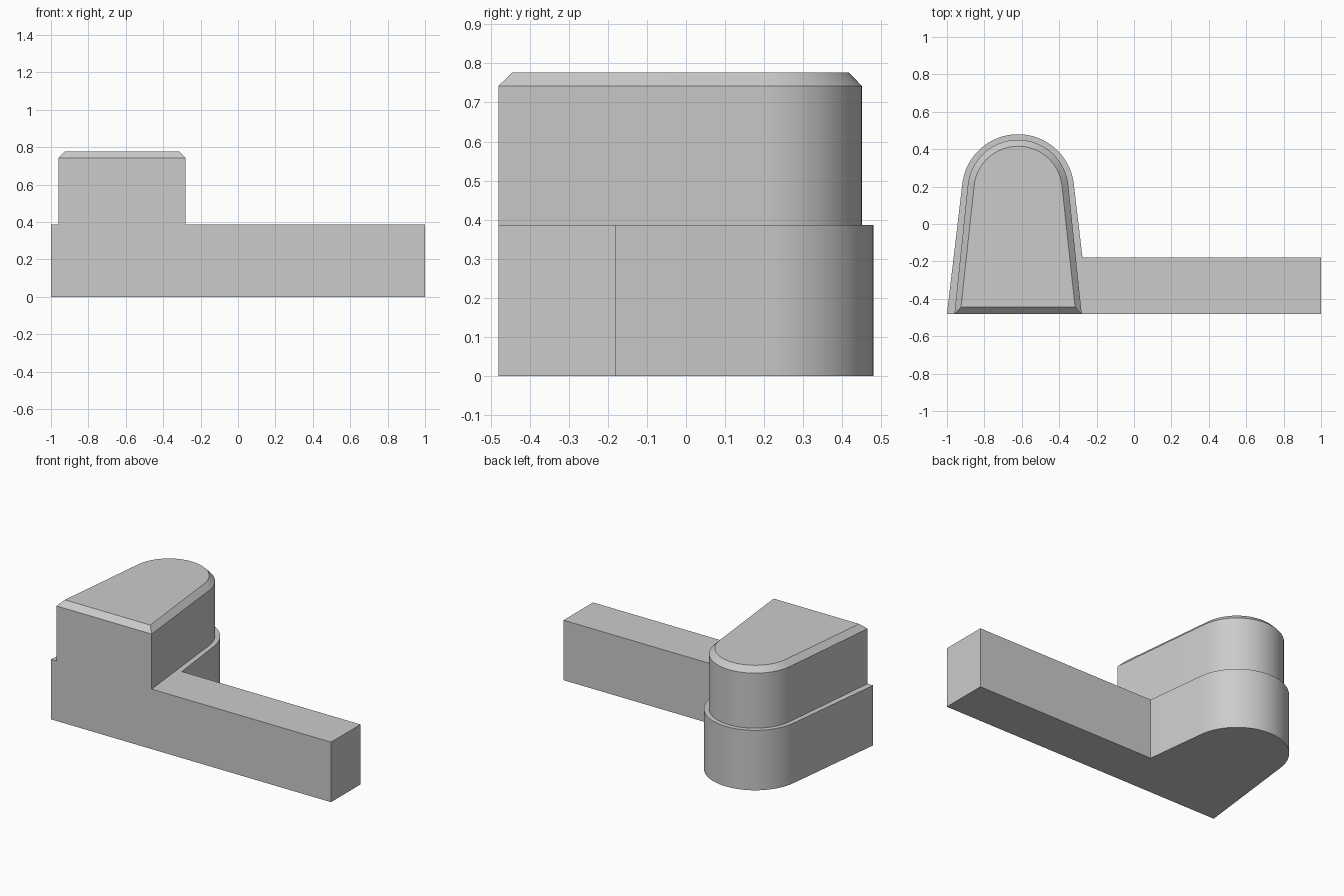
import bpy
import bmesh
import math

cube = bpy.data.objects.get("Cube")
if cube:
    bpy.data.objects.remove(cube, do_unlink=True)

CX, FRONT, ARC_Y, BAR_BACK = -0.62, -0.48, 0.18, -0.18
BASE_TOP, CHAMFER_Z, TOP = 0.387, 0.742, 0.777
ARC_STEPS = 32


def arch(half, front, radius):
    """Tapered arch, front left round to front right, sides tangent to the arc."""
    dy = ARC_Y - front
    tilt = math.asin(radius / math.hypot(half, dy)) - math.atan2(half, dy)
    tilt = math.acos(radius / math.hypot(half, dy)) - math.atan2(dy, half)
    points = [(CX - half, front)]
    for i in range(ARC_STEPS + 1):
        a = math.pi - tilt - (math.pi - 2 * tilt) * i / ARC_STEPS
        points.append((CX + radius * math.cos(a), ARC_Y + radius * math.sin(a)))
    return points + [(CX + half, front)]


# Base outline: the arch, cut where the long bar leaves its right side
base = arch(0.38, FRONT, 0.30)
(x0, y0), (x1, y1) = base[-2:]
t = (BAR_BACK - y0) / (y1 - y0)
base[-1] = (x0 + t * (x1 - x0), BAR_BACK)
base += [(1, BAR_BACK), (1, FRONT)]

bm = bmesh.new()


def ring(points, z):
    return [bm.verts.new((x, y, z)) for x, y in points]


def wall(lower, upper):
    for i in range(len(lower) - 1):
        bm.faces.new((lower[i], lower[i + 1], upper[i + 1], upper[i]))


foot = ring(base, 0)
shelf = ring(base, BASE_TOP)
body = arch(0.34, FRONT, 0.27)
body_foot = ring(body, BASE_TOP)
body_top = ring(body, CHAMFER_Z)
cap = ring(arch(0.305, FRONT + 0.036, 0.236), TOP)

# Side walls and chamfer
wall(foot, shelf)
wall(body_foot, body_top)
wall(body_top, cap)
bm.faces.new((body_top[-1], body_top[0], cap[0], cap[-1]))

# Underside, ledge, top and the single flush front face
bm.faces.new(foot)
bm.faces.new(shelf + body_foot[::-1])
bm.faces.new(cap)
bm.faces.new((foot[0], foot[-1], shelf[-1], body_foot[-1],
              body_top[-1], body_top[0], body_foot[0], shelf[0]))
bmesh.ops.recalc_face_normals(bm, faces=bm.faces)

mesh = bpy.data.meshes.new("stepped_block_with_bar")
bm.to_mesh(mesh)
bm.free()
block = bpy.data.objects.new("stepped_block_with_bar", mesh)
bpy.context.collection.objects.link(block)

# Plain grey
grey = bpy.data.materials.new("plain_grey")
grey.use_nodes = True
colour = (0.6, 0.6, 0.6, 1)
grey.diffuse_color = colour
grey.node_tree.nodes["Principled BSDF"].inputs["Base Color"].default_value = colour
mesh.materials.append(grey)

# Smooth arc, sharp edges
bpy.context.view_layer.objects.active = block
block.select_set(True)
bpy.ops.object.shade_smooth_by_angle(angle=math.radians(30))
